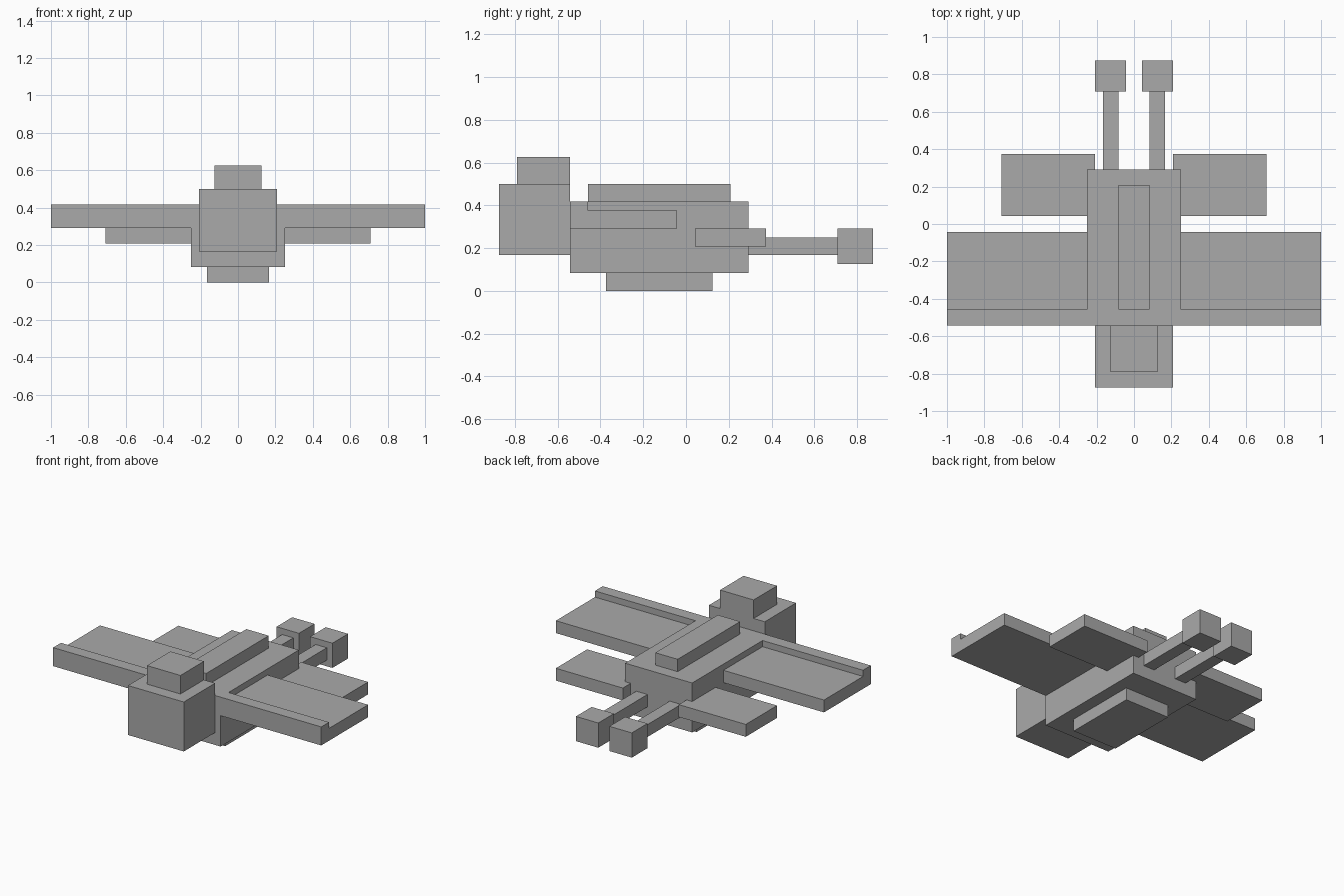
import bpy
import bmesh

cube = bpy.data.objects.get("Cube")
if cube:
    bpy.data.objects.remove(cube, do_unlink=True)

U = 1 / 24  # block unit: the model is 48 units wide

grey = bpy.data.materials.new("plain_grey")
grey.use_nodes = True
COLOR = (0.4, 0.4, 0.4, 1)
grey.diffuse_color = COLOR
grey.node_tree.nodes["Principled BSDF"].inputs["Base Color"].default_value = COLOR


def prism(name, xs, profile):
    """Extrude a (y, z) profile along x between xs, in block units."""
    bm = bmesh.new()
    x0, x1 = sorted(xs)
    face = bm.faces.new([bm.verts.new((x0 * U, y * U, z * U)) for y, z in profile])
    ext = bmesh.ops.extrude_face_region(bm, geom=[face])
    verts = [v for v in ext["geom"] if isinstance(v, bmesh.types.BMVert)]
    bmesh.ops.translate(bm, verts=verts, vec=((x1 - x0) * U, 0, 0))
    bmesh.ops.recalc_face_normals(bm, faces=bm.faces)
    mesh = bpy.data.meshes.new(name)
    bm.to_mesh(mesh)
    bm.free()
    mesh.materials.append(grey)
    obj = bpy.data.objects.new(name, mesh)
    bpy.context.scene.collection.objects.link(obj)
    return obj


def box(name, xs, ys, zs):
    (y0, y1), (z0, z1) = ys, zs
    return prism(name, xs, [(y0, z0), (y1, z0), (y1, z1), (y0, z1)])


# Central blocks
box("body", (-6, 6), (-13, 7), (2, 10))
box("head", (-5, 5), (-21, -13), (4, 12))
box("head_cap", (-3, 3), (-19, -13), (12, 15))
box("back_ridge", (-2, 2), (-11, 5), (10, 12))
box("belly", (-4, 4), (-9, 3), (0, 2))

# Front wing section: flat panel with a raised leading edge
WING = [(-13, 7), (-1, 7), (-1, 9), (-11, 9), (-11, 10), (-13, 10)]

# Paired parts
for side, s in (("left", 1), ("right", -1)):
    prism(side + "_front_wing", (6 * s, 24 * s), WING)
    box(side + "_rear_wing", (5 * s, 17 * s), (1, 9), (5, 7))
    box(side + "_tail_boom", (2 * s, 4 * s), (7, 17), (4, 6))
    box(side + "_tail_block", (1 * s, 5 * s), (17, 21), (3, 7))
